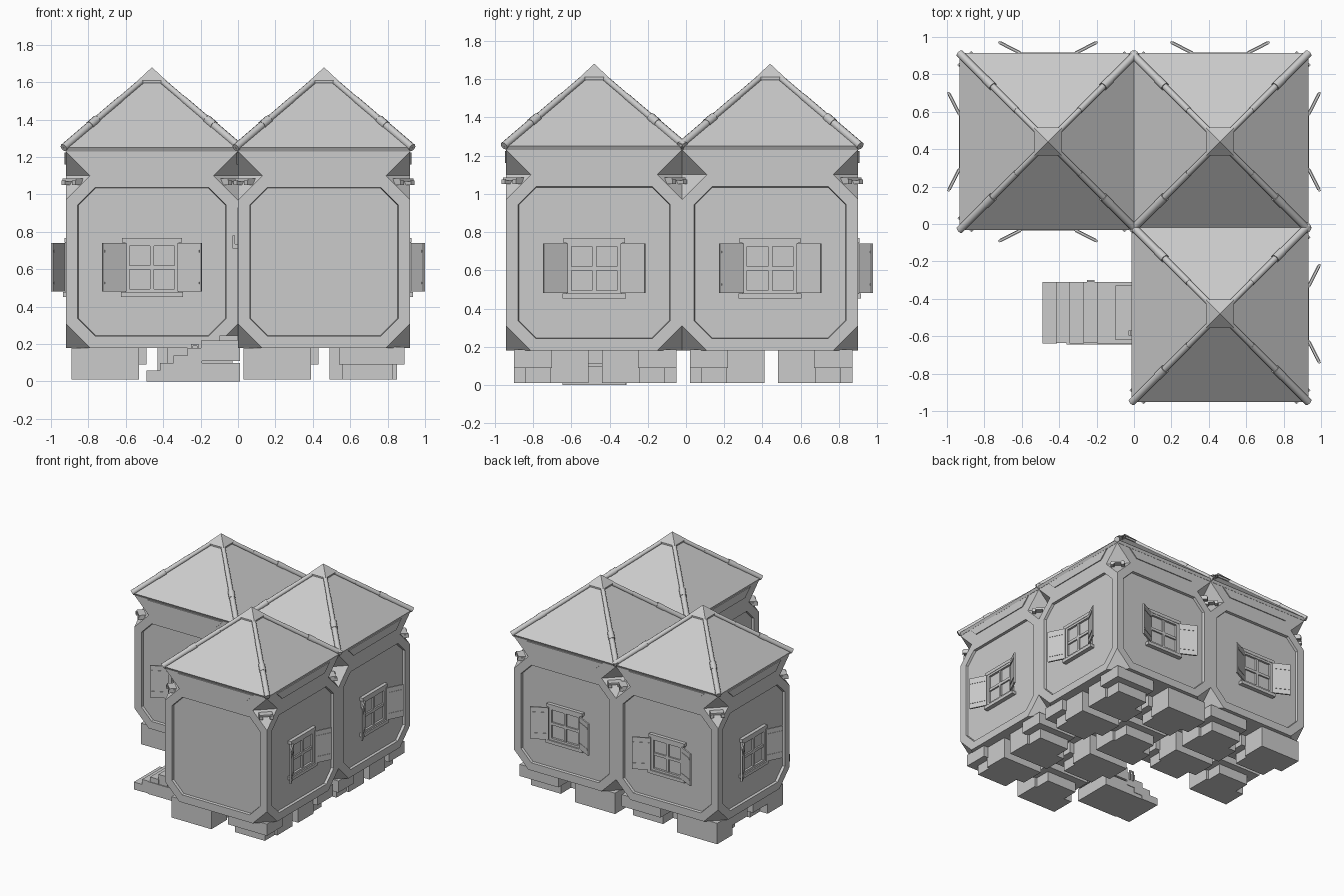
import bpy, bmesh, math
from mathutils import Matrix, Vector

if "Cube" in bpy.data.objects:
    bpy.data.objects.remove(bpy.data.objects["Cube"])

grey = bpy.data.materials.new("plaster grey")
grey.diffuse_color = (0.6, 0.6, 0.6, 1)
grey.use_nodes = True
grey.node_tree.nodes["Principled BSDF"].inputs["Base Color"].default_value = grey.diffuse_color

def finish(bm, name, mat=Matrix(), smooth=False):
    bm.transform(mat)
    bmesh.ops.recalc_face_normals(bm, faces=bm.faces[:])
    me = bpy.data.meshes.new(name)
    bm.to_mesh(me)
    bm.free()
    me.materials.append(grey)
    ob = bpy.data.objects.new(name, me)
    bpy.context.collection.objects.link(ob)
    if smooth:
        bpy.ops.object.select_all(action='DESELECT')
        ob.select_set(True)
        bpy.context.view_layer.objects.active = ob
        bpy.ops.object.shade_smooth_by_angle(angle=math.radians(50))
    return ob

def box(bm, x0, x1, y0, y1, z0, z1, mat=Matrix()):
    m = Matrix.Translation(((x0 + x1) / 2, (y0 + y1) / 2, (z0 + z1) / 2)) \
        @ Matrix.Diagonal((x1 - x0, y1 - y0, z1 - z0, 1))
    return bmesh.ops.create_cube(bm, size=1, matrix=mat @ m)['verts']

def turn(a):
    return Matrix.Rotation(math.radians(a), 4, 'Z')

def rod(bm, a, b, r, sides=10):
    d = b - a
    m = Matrix.Translation((a + b) / 2) @ d.to_track_quat('Z', 'Y').to_matrix().to_4x4()
    bmesh.ops.create_cone(bm, cap_ends=True, segments=sides, radius1=r, radius2=r,
                          depth=d.length, matrix=m)

def body(base):
    # cube with clipped corners and recessed octagonal wall panels
    bm = bmesh.new()
    box(bm, -.46, .46, -.46, .46, .18, 1.10)
    bmesh.ops.bevel(bm, geom=bm.verts[:], offset=.13, segments=1, affect='VERTICES')
    bm.normal_update()
    walls = [f for f in bm.faces if abs(f.normal.z) < .1]
    bmesh.ops.inset_individual(bm, faces=walls, thickness=.068)
    bmesh.ops.inset_individual(bm, faces=walls, thickness=.004, depth=-.02)
    finish(bm, "wall_block", base)
    # cornice with clipped lower corners and thin trapezoid plates
    bm = bmesh.new()
    vs = box(bm, -.46, .46, -.46, .46, 1.10, 1.235)
    low = [v for v in vs if v.co.z < 1.15]
    bmesh.ops.bevel(bm, geom=low, offset=.13, segments=1, affect='VERTICES')
    finish(bm, "cornice", base)
    bm = bmesh.new()
    for a in range(0, 360, 90):
        for v in box(bm, -.34, .34, -.467, -.455, 1.16, 1.225):
            if v.co.z < 1.2:
                v.co.x *= .8
            v.co = turn(a) @ v.co
    finish(bm, "cornice_plates", base)

def brackets(base, skip):
    # little clasps on the clipped upper corners
    bm = bmesh.new()
    for a in range(0, 360, 90):
        if a in skip:
            continue
        m = turn(a + 45)
        box(bm, -.05, .05, -.625, -.57, 1.07, 1.085, m)
        for s in (-1, 1):
            box(bm, s * .04 - .013, s * .04 + .013, -.632, -.56, 1.05, 1.075, m)
    finish(bm, "corner_brackets", base)

def roof(base):
    bm = bmesh.new()
    rings = [[bm.verts.new((sx * h, sy * h, z)) for sx, sy in
              ((-1, -1), (1, -1), (1, 1), (-1, 1))]
             for h, z in ((.462, 1.23), (.473, 1.25), (.06, 1.595))]
    for lo, hi in zip(rings, rings[1:]):
        for i in range(4):
            j = (i + 1) % 4
            bm.faces.new((lo[i], lo[j], hi[j], hi[i]))
    bm.faces.new(rings[0])
    bm.faces.new(rings[-1])
    finish(bm, "roof", base)
    # pyramid cap
    bm = bmesh.new()
    bmesh.ops.create_cone(bm, cap_ends=True, segments=4, radius1=.075 * 2 ** .5, radius2=0,
                          depth=.07, matrix=Matrix.Translation((0, 0, 1.645)) @ turn(45))
    box(bm, -.07, .07, -.07, .07, 1.595, 1.612)
    finish(bm, "roof_cap", base)
    # hip tiles: overlapping segments
    bm = bmesh.new()
    for sx in (-1, 1):
        for sy in (-1, 1):
            p, q = Vector((sx * .472, sy * .472, 1.25)), Vector((sx * .05, sy * .05, 1.61))
            for t0, t1, r in ((0, .36, .021), (.33, .42, .024), (.4, .72, .018), (.68, 1, .016)):
                rod(bm, p.lerp(q, t0), p.lerp(q, t1), r)
    finish(bm, "hip_tiles", base, True)

def foundation(base):
    # paired stone blocks of two heights
    bm = bmesh.new()
    for i, x in enumerate((-.43, .03)):
        for j, y in enumerate((-.42, .04)):
            k = (i + j) % 2
            box(bm, x, x + .36, y + .19 * k, y + .19 * k + .20, .01, .18)
            box(bm, x + .05 * i, x + .40, y + .19 * (1 - k), y + .19 * (1 - k) + .20, .09, .185)
            box(bm, x + .07, x + .34, y + .06, y + .33, .01, .18)
    finish(bm, "foundation_stones", base)

def window(base, a):
    m = base @ turn(a)
    bm = bmesh.new()
    box(bm, -.13, .13, -.448, -.43, .48, .74)                  # panes
    for s in (-1, 1):
        box(bm, *sorted((s * .12, s * .145)), -.465, -.43, .475, .745)
    for z in (.475, .725):
        box(bm, -.145, .145, -.465, -.43, z, z + .02)
    box(bm, -.011, .011, -.46, -.43, .48, .74)
    box(bm, -.14, .14, -.46, -.43, .599, .621)
    box(bm, -.16, .16, -.468, -.43, .742, .768)                # lintel
    box(bm, -.165, .165, -.476, -.43, .452, .478)              # sill
    finish(bm, "window", m)
    # open shutters, hinged at the frame
    bm = bmesh.new()
    for s in (-1, 1):
        h = Matrix.Translation((s * .14, -.47, 0)) @ turn(-s * 27)
        box(bm, *sorted((0, s * .14)), -.006, .006, .48, .74, h)
        for z in (.52, .69):
            box(bm, *sorted((s * .01, s * .13)), -.009, .009, z, z + .012, h)
    finish(bm, "shutters", m)

# three house modules: centre, walls with windows, hidden bracket corners
modules = [((-.46, .44), (0, 180, 270), ()),
           ((.46, .44), (90, 180), (0, 270)),
           ((.46, -.48), (90,), (180,))]
for (cx, cy), wins, skip in modules:
    base = Matrix.Translation((cx, cy, 0))
    body(base)
    brackets(base, skip)
    roof(base)
    foundation(base)
    for a in wins:
        window(base, a)

# door on the left wall of the front module
bm = bmesh.new()
m = Matrix.Translation((.46, -.48, 0)) @ turn(270)
box(bm, -.14, .14, -.45, -.43, .24, .90)
for s in (-1, 1):
    box(bm, *sorted((s * .14, s * .17)), -.464, -.43, .22, .93)
box(bm, -.17, .17, -.464, -.43, .90, .93)
for x in (-.047, .047):
    box(bm, x - .004, x + .004, -.454, -.43, .25, .90)
finish(bm, "door", m)
bm = bmesh.new()
box(bm, .09, .115, -.49, -.44, .71, .735)
box(bm, .09, .115, -.49, -.475, .73, .78)
finish(bm, "door_handle", m)

# stairs and landing
bm = bmesh.new()
for i in range(5):
    x0, top = -.49 + i * .073, .06 + i * .04
    box(bm, x0, x0 + .078 if i < 4 else .01, -.64 + .003 * (i % 2), -.31, max(0, top - .11), top)
box(bm, -.36, .01, -.645, -.315, .0, .10)
box(bm, -.10, .03, -.62, -.33, .18, .245)
finish(bm, "stairs", Matrix())
bm = bmesh.new()
for x in (-.245, -.215):
    box(bm, x - .005, x + .005, -.31, -.30, .12, .20)
box(bm, -.25, -.21, -.31, -.30, .19, .20)
finish(bm, "boot_scraper")
